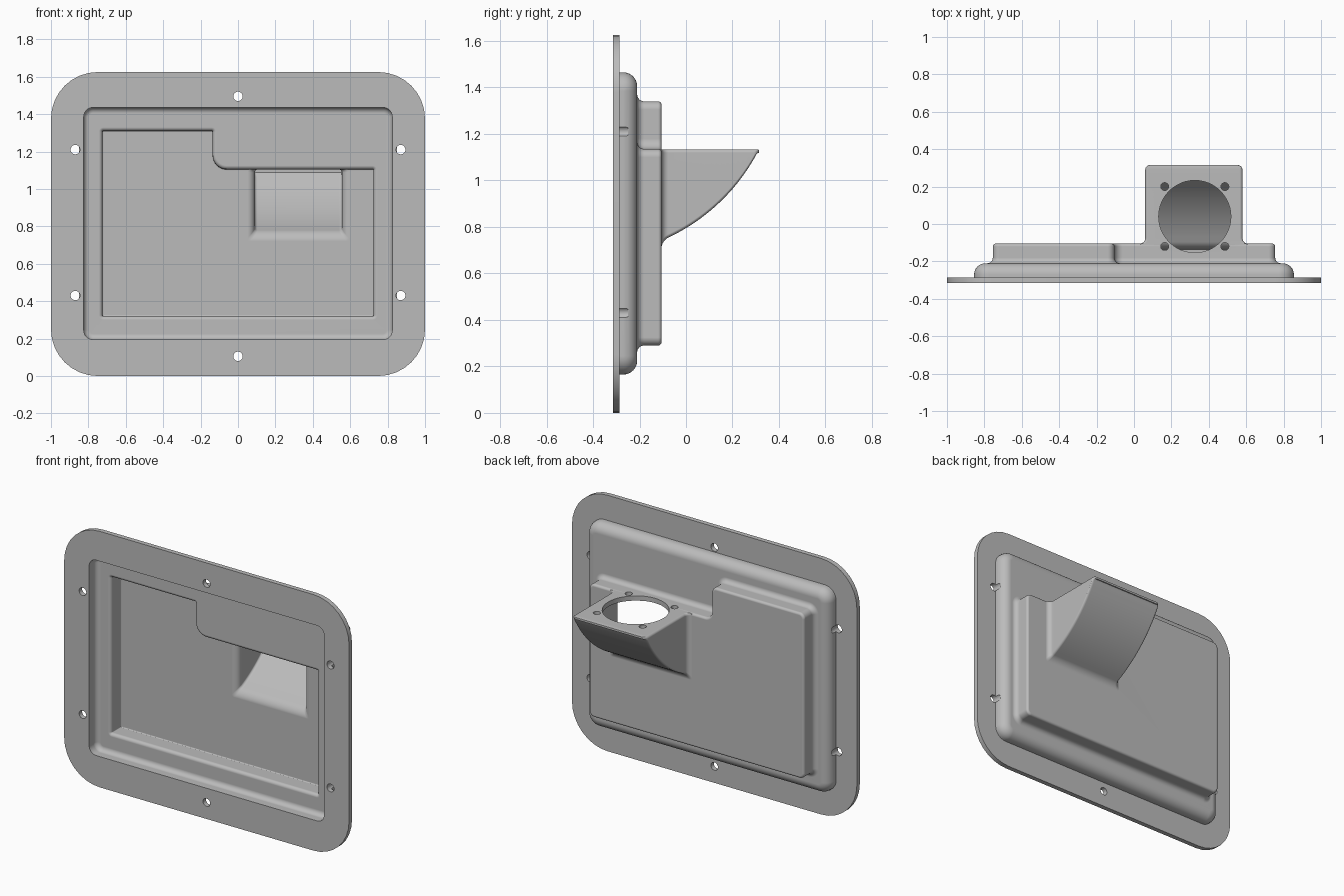
import bpy, bmesh, math
from mathutils import Matrix, Vector

if "Cube" in bpy.data.objects:
    bpy.data.objects.remove(bpy.data.objects["Cube"])

SEG = 8        # segments per rounded corner
WALL = 0.03    # shell thickness


def ring(corners, grow=0.0):
    """Rounded outline from (x, z, radius) corners, grown outward."""
    pts = []
    n = len(corners)
    for i, (x, z, r) in enumerate(corners):
        p = Vector((x, z))
        a = (p - Vector(corners[i - 1][:2])).normalized()
        b = (Vector(corners[(i + 1) % n][:2]) - p).normalized()
        p += grow * Vector((a.y + b.y, -a.x - b.x))
        r = max(0.003, r + grow if a.cross(b) > 0 else r - grow)
        centre = p - a * r + b * r
        for k in range(SEG + 1):
            t = math.pi / 2 * k / SEG
            pts.append(centre + r * (a * math.sin(t) - b * math.cos(t)))
    return pts


def make_object(name, bm):
    bmesh.ops.recalc_face_normals(bm, faces=bm.faces)
    mesh = bpy.data.meshes.new(name)
    bm.to_mesh(mesh)
    bm.free()
    obj = bpy.data.objects.new(name, mesh)
    bpy.context.collection.objects.link(obj)
    return obj


def loft(name, sections):
    """Closed solid through a list of (y, outline)."""
    bm = bmesh.new()
    rows = [[bm.verts.new((p.x, y, p.y)) for p in pts] for y, pts in sections]
    for r0, r1 in zip(rows, rows[1:]):
        for i in range(len(r0)):
            bm.faces.new((r0[i - 1], r0[i], r1[i], r1[i - 1]))
    bm.faces.new(rows[0])
    bm.faces.new(rows[-1])
    return make_object(name, bm)


def arc(r):
    """Quarter turn as (side, depth) pairs, from (r, 0) to (0, r)."""
    steps = [math.pi / 2 * k / SEG for k in range(SEG + 1)]
    return [(r - r * math.sin(t), r - r * math.cos(t)) for t in steps]


def tray(name, corners, y0, y1, edge, grow=0.0, flare=0.0):
    """Tray solid with a flared root and a rounded far edge."""
    profile = [(y0 - 0.012, flare)]
    if flare:
        profile += [(y0 + d, s) for s, d in arc(flare)]
    profile += [(y1 - d, -s) for s, d in reversed(arc(edge))]
    return loft(name, [(y, ring(corners, grow + g)) for y, g in profile])


def duct(name, x0, x1, top, radius, y_root, flare, y_end, tip):
    """Scoop with a curved underside, widening where it leaves the tray."""
    def section(y, f=0.0, inset=0.0):
        low = 1.51 - math.sqrt(radius ** 2 - (y + 0.431) ** 2)
        low = min(low, top - 0.016) - f
        up = top - inset * 0.15
        r = min(0.015, (up - low) * 0.4)
        a, b = x0 - f + inset, x1 + f - inset
        return y, ring([(a, low, r), (b, low, r), (b, up, r), (a, up, r)])

    sections = [section(y_root - 0.02, flare)]
    sections += [section(y_root + d, s) for s, d in arc(flare)]
    start = y_root + flare
    stop = y_end - tip
    sections += [section(start + (stop - start) * k / 16) for k in range(1, 16)]
    sections += [section(y_end - d, 0, s) for s, d in reversed(arc(tip))] if tip \
        else [section(stop)]
    return loft(name, sections)


def cylinders(name, centres, radius, depth, axis):
    bm = bmesh.new()
    turn = Matrix.Rotation(math.pi / 2, 4, 'X') if axis == 'Y' else Matrix()
    for c in centres:
        bmesh.ops.create_cone(bm, cap_ends=True, segments=48, radius1=radius,
                              radius2=radius, depth=depth,
                              matrix=Matrix.Translation(c) @ turn)
    return make_object(name, bm)


def combine(target, tool, operation):
    mod = target.modifiers.new("combine", 'BOOLEAN')
    mod.operation, mod.solver, mod.object = operation, 'EXACT', tool
    bpy.context.view_layer.update()
    graph = bpy.context.evaluated_depsgraph_get()
    mesh = bpy.data.meshes.new_from_object(target.evaluated_get(graph))
    target.modifiers.clear()
    target.data = mesh
    bpy.data.objects.remove(tool)


def box(x0, x1, z0, z1, r):
    return [(x0, z0, r), (x1, z0, r), (x1, z1, r), (x0, z1, r)]


# Outlines of the flange, the shallow tray and the stepped deep tray
flange_outline = box(-1, 1, 0, 1.625, 0.25)
shallow = box(-0.855, 0.855, 0.165, 1.465, 0.08)
deep = [(-0.755, 0.29, 0.035), (0.755, 0.29, 0.035), (0.755, 1.135, 0.035),
        (-0.105, 1.135, 0.045), (-0.105, 1.34, 0.035), (-0.755, 1.34, 0.035)]

# Outer body
housing = loft("mounting_housing", [(-0.315, ring(flange_outline)),
                                    (-0.285, ring(flange_outline))])
for part in (
        tray("shallow_tray", shallow, -0.29, -0.21, 0.06),
        tray("deep_tray", deep, -0.21, -0.105, 0.015, flare=0.03),
        duct("duct", 0.06, 0.58, 1.134, 0.835, -0.105, 0.03, 0.315, 0.025)):
    combine(housing, part, 'UNION')

# Hollow inside
for part in (
        tray("shallow_hollow", shallow, -0.34, -0.24, 0.03, grow=-WALL),
        tray("deep_hollow", deep, -0.24, -0.135, 0.006, grow=-WALL, flare=0.02),
        duct("duct_hollow", 0.09, 0.555, 1.104, 0.805, -0.135, 0.04, 0.257, 0)):
    combine(housing, part, 'DIFFERENCE')

# Flange bolt holes, round port and its screw holes
bolts = [(x, -0.3, z) for x in (-0.87, 0.87) for z in (0.43, 1.21)]
bolts += [(0, -0.3, z) for z in (0.105, 1.495)]
screws = [(x, y, 1.13) for x in (0.164, 0.486) for y in (-0.12, 0.2)]
combine(housing, cylinders("bolt_holes", bolts, 0.025, 0.1, 'Y'), 'DIFFERENCE')
combine(housing, cylinders("port", [(0.325, 0.04, 1.13)], 0.193, 0.12, 'Z'), 'DIFFERENCE')
combine(housing, cylinders("screw_holes", screws, 0.021, 0.1, 'Z'), 'DIFFERENCE')

# Single grey finish
grey = bpy.data.materials.new("plain_grey")
grey.use_nodes = True
grey.diffuse_color = (0.5, 0.5, 0.5, 1)
grey.node_tree.nodes["Principled BSDF"].inputs["Base Color"].default_value = (0.5, 0.5, 0.5, 1)
housing.data.materials.clear()
housing.data.materials.append(grey)

# Smooth shading with crisp edges
bpy.ops.object.select_all(action='DESELECT')
housing.select_set(True)
bpy.context.view_layer.objects.active = housing
bpy.ops.object.shade_smooth_by_angle(angle=math.radians(35))
weighted = housing.modifiers.new("even_normals", 'WEIGHTED_NORMAL')
weighted.keep_sharp = True
